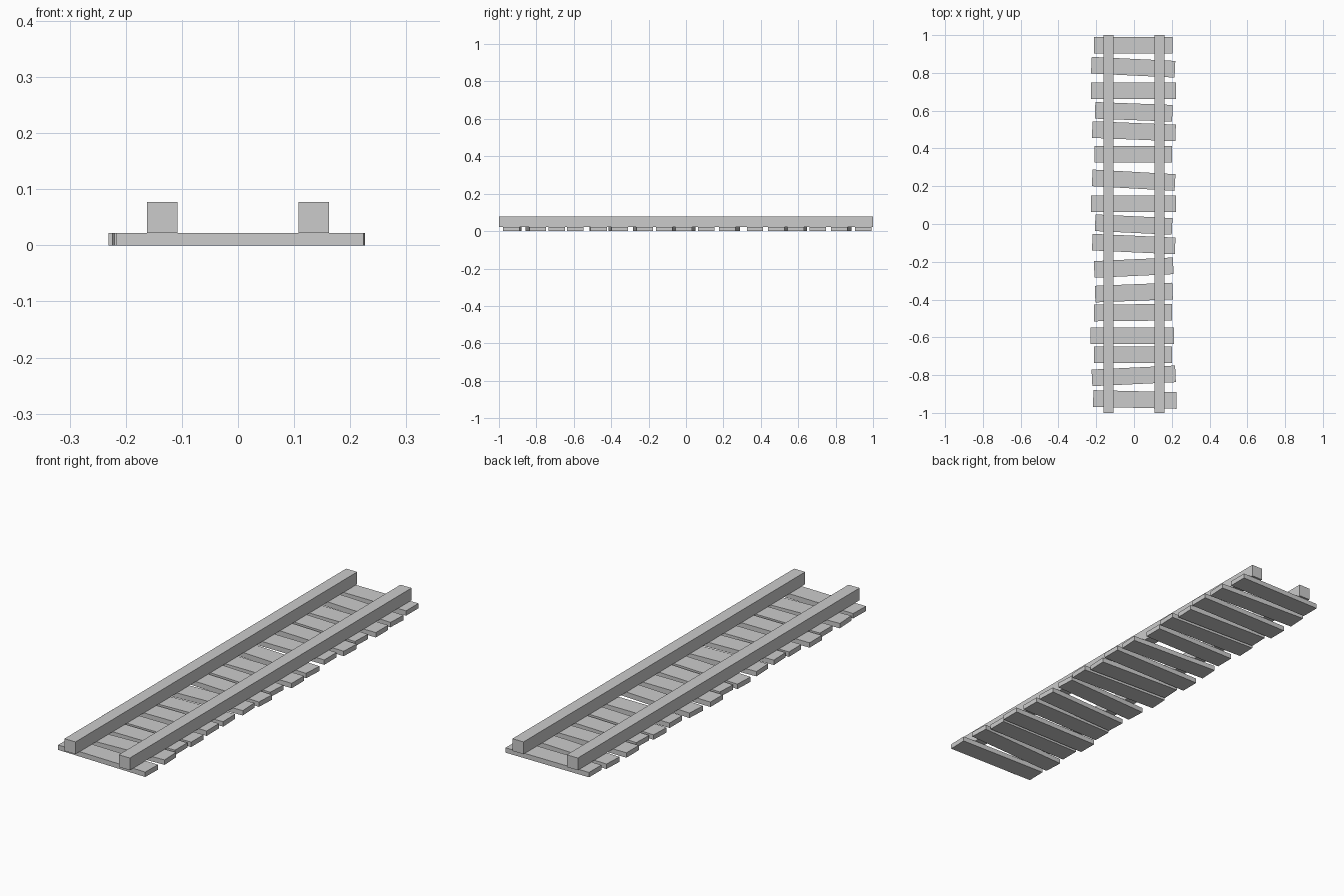
import bpy
from mathutils import Matrix


def box(name, center, size, angle=0.0):
    bpy.ops.mesh.primitive_cube_add(size=1)
    ob = bpy.context.object
    ob.name = name
    ob.data.transform(Matrix.Diagonal((*size, 1)))
    ob.location = center
    ob.rotation_euler.z = angle
    return ob


# Two square rails
for side, x in (("left", -0.135), ("right", 0.135)):
    box(f"rail_{side}", (x, 0, 0.0495), (0.055, 2.0, 0.055))

# Uneven wooden sleepers: y centre, left end x, right end x, yaw
sleepers = [
    (0.947, -0.212, 0.203, 0.0),
    (0.830, -0.228, 0.219, -0.048),
    (0.705, -0.228, 0.222, 0.0),
    (0.594, -0.208, 0.205, -0.038),
    (0.491, -0.223, 0.222, -0.040),
    (0.369, -0.208, 0.201, 0.0),
    (0.232, -0.224, 0.220, -0.056),
    (0.108, -0.228, 0.222, 0.0),
    (-0.003, -0.208, 0.204, -0.048),
    (-0.106, -0.223, 0.220, -0.046),
    (-0.231, -0.213, 0.210, 0.046),
    (-0.363, -0.208, 0.206, 0.040),
    (-0.469, -0.213, 0.202, 0.010),
    (-0.591, -0.231, 0.212, 0.0),
    (-0.692, -0.212, 0.202, 0.0),
    (-0.804, -0.225, 0.222, 0.048),
    (-0.929, -0.217, 0.226, -0.024),
]
for i, (y, x0, x1, yaw) in enumerate(sleepers):
    length = x1 - x0 - 0.088 * abs(yaw)
    box(f"sleeper_{i + 1:02d}", ((x0 + x1) / 2, y, 0.011),
        (length, 0.088, 0.022), yaw)
